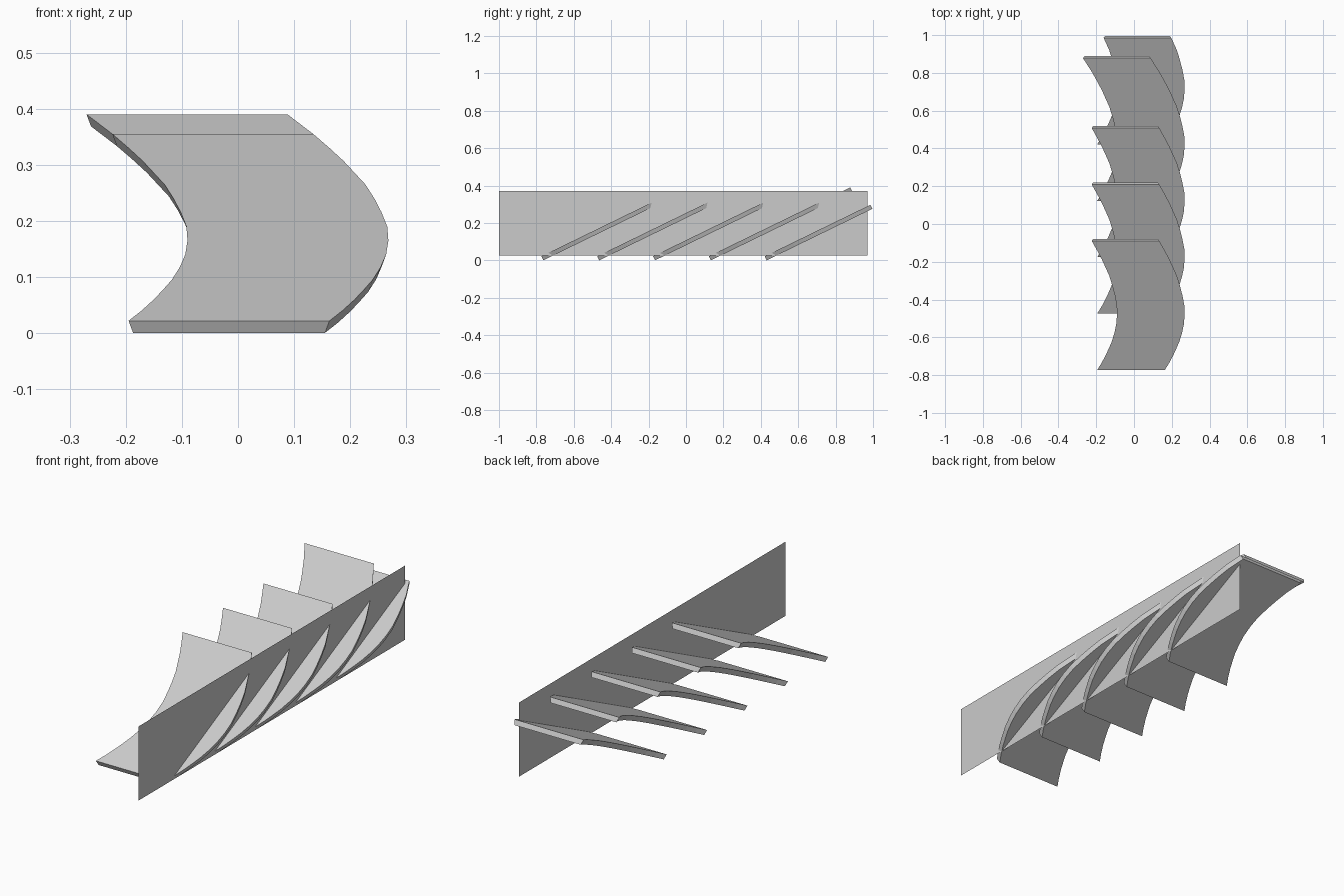
import bpy, bmesh

if "Cube" in bpy.data.objects:
    bpy.data.objects.remove(bpy.data.objects["Cube"])

WIDTH = 0.358          # slat width across x
SLOPE = 0.487          # rise of each slat per unit y
DROP = (0.0105, -0.0215)   # thickness offset in (y, z)
INSET = 0.008          # underside is slightly narrower

# right edge of a slat as (z, x)
EDGE = [(0.022, 0.163), (0.04, 0.186), (0.06, 0.208), (0.078, 0.225), (0.095, 0.240),
        (0.117, 0.254), (0.14, 0.264), (0.165, 0.268), (0.19, 0.266), (0.215, 0.256),
        (0.24, 0.243), (0.265, 0.227), (0.307, 0.188), (0.33, 0.163), (0.355, 0.134),
        (0.39, 0.088)]


def trimmed(z_top):
    """Edge points up to z_top, with an interpolated end point."""
    pts = [EDGE[0]]
    for (z0, x0), (z1, x1) in zip(EDGE, EDGE[1:]):
        if z1 >= z_top - 1e-6:
            t = (z_top - z0) / (z1 - z0)
            pts.append((z_top, x0 + t * (x1 - x0)))
            break
        pts.append((z1, x1))
    return pts


def finish(bm, name):
    bmesh.ops.recalc_face_normals(bm, faces=bm.faces)
    mesh = bpy.data.meshes.new(name)
    bm.to_mesh(mesh)
    bm.free()
    bpy.context.collection.objects.link(bpy.data.objects.new(name, mesh))


def slat(name, y0, z_top):
    bm = bmesh.new()
    rings = []
    for z, x in trimmed(z_top):
        y = y0 + (z - EDGE[0][0]) / SLOPE
        yl, zl = y + DROP[0], z + DROP[1]
        rings.append([bm.verts.new(c) for c in (
            (x - WIDTH, y, z), (x, y, z),
            (x - INSET, yl, zl), (x - WIDTH + INSET, yl, zl))])
    for a, b in zip(rings, rings[1:]):
        for i in range(4):
            j = (i + 1) % 4
            bm.faces.new((a[i], a[j], b[j], b[i]))
    bm.faces.new(rings[0])
    bm.faces.new(rings[-1][::-1])
    finish(bm, name)


# row of tilted, curved slats; the last two are cut differently
for k, z_top in enumerate((0.355, 0.355, 0.355, 0.39, 0.297)):
    slat(f"curved_slat_{k + 1}", -0.773 + 0.2985 * k, z_top)

# thin upright panel crossing the slats
bm = bmesh.new()
bm.faces.new([bm.verts.new((0.186, y, z)) for y, z in
              ((-1, 0.025), (0.97, 0.025), (0.97, 0.372), (-1, 0.372))])
finish(bm, "upright_panel")
